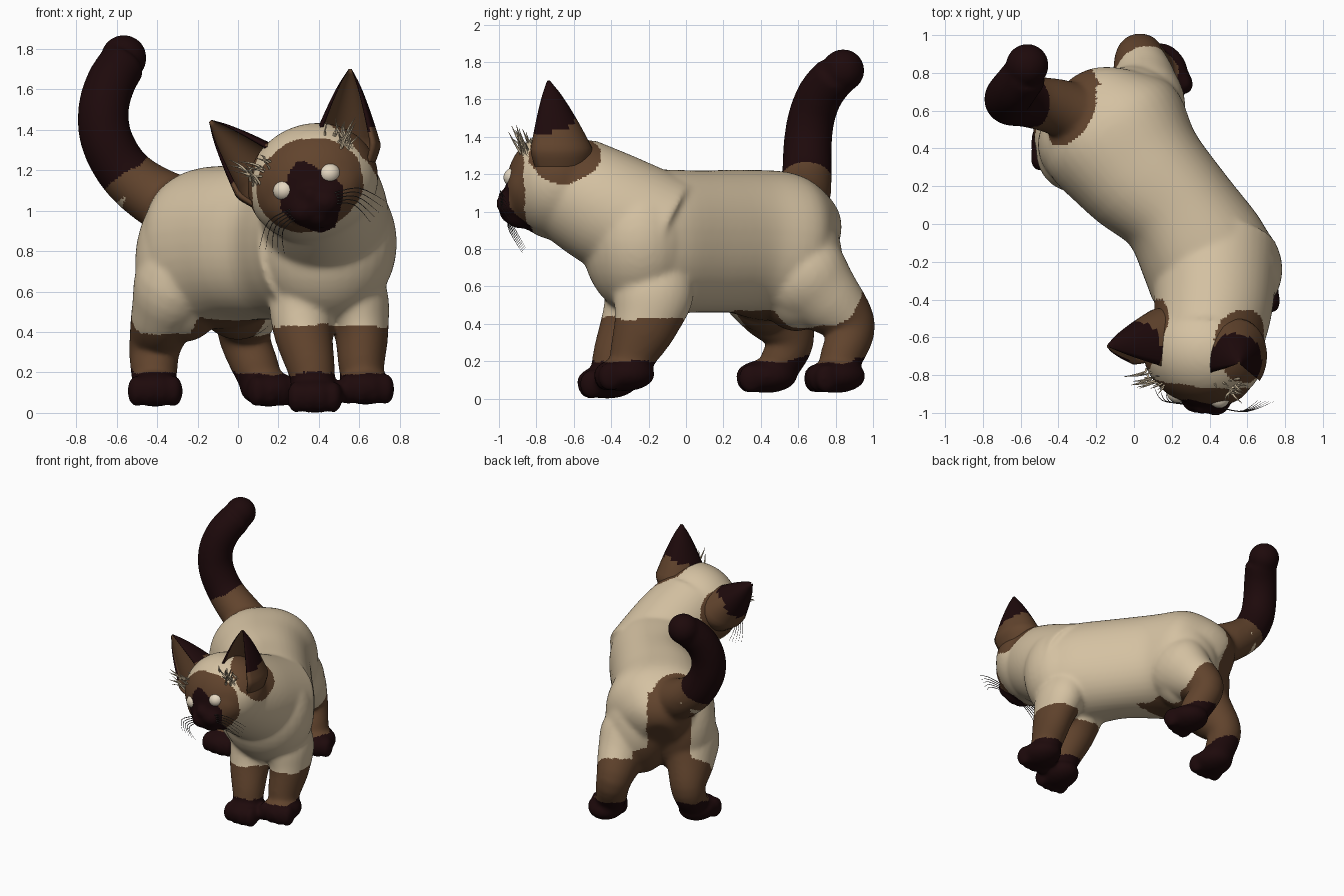
import bpy, bmesh, math, random
from mathutils import Vector, Matrix, noise

if "Cube" in bpy.data.objects:
    bpy.data.objects.remove(bpy.data.objects["Cube"])

random.seed(4)


def material(name, rgb):
    m = bpy.data.materials.new(name)
    m.diffuse_color = (*rgb, 1)
    m.use_nodes = True
    m.node_tree.nodes["Principled BSDF"].inputs["Base Color"].default_value = m.diffuse_color
    return m


CREAM = material("cream fur", (0.66, 0.535, 0.36))
BROWN = material("brown fur", (0.12, 0.057, 0.026))
DARK = material("dark brown fur", (0.0125, 0.0028, 0.0033))
EYE = material("pale eye", (0.78, 0.68, 0.53))
WHISKER = material("grey whisker", (0.06, 0.05, 0.045))


def finish(name, bm, mats):
    me = bpy.data.meshes.new(name)
    bmesh.ops.recalc_face_normals(bm, faces=bm.faces)
    bm.to_mesh(me)
    bm.free()
    for m in mats:
        me.materials.append(m)
    ob = bpy.data.objects.new(name, me)
    bpy.context.collection.objects.link(ob)
    me.shade_smooth()
    return ob


def loft(bm, stations, ref, sides=24, steps=5, square=1.0):
    """Closed tube through (x, y, z, half width, half depth) stations."""
    st = [s if len(s) == 5 else (*s, s[3]) for s in stations]
    st = [st[0]] + st + [st[-1]]
    pts = []
    for i in range(1, len(st) - 2):
        for k in range(steps):
            t = k / steps
            pts.append([0.5 * (2 * b + (c - a) * t + (2*a - 5*b + 4*c - d) * t*t + (3*b - a - 3*c + d) * t**3)
                        for a, b, c, d in zip(*st[i - 1:i + 3])])
    pts.append(list(st[-1]))

    def sq(v):
        return math.copysign(abs(v) ** square, v)
    rings = []
    for i, p in enumerate(pts):
        tan = Vector(pts[min(i + 1, len(pts) - 1)][:3]) - Vector(pts[max(i - 1, 0)][:3])
        tan.normalize()
        side = tan.cross(Vector(ref)).normalized()
        up = side.cross(tan)
        rings.append([bm.verts.new(Vector(p[:3]) + side * p[3] * sq(math.cos(a)) + up * p[4] * sq(math.sin(a)))
                      for a in (2 * math.pi * j / sides for j in range(sides))])
    for r0, r1 in zip(rings, rings[1:]):
        for j in range(sides):
            bm.faces.new((r0[j], r0[j - 1], r1[j - 1], r1[j]))
    bm.faces.new(rings[0])
    bm.faces.new(rings[-1][::-1])


def ball(bm, centre, radii, frame=Matrix()):
    m = frame @ Matrix.Translation(centre) @ Matrix.Diagonal((*radii, 1))
    bmesh.ops.create_uvsphere(bm, u_segments=32, v_segments=20, radius=1, matrix=m)


# Tilted head frame
hx = Vector((0.92, -0.12, 0.34)).normalized()
hy = Vector((-0.34, 0.05, 0.93)).cross(hx).normalized()
HEAD = Matrix((hx, hy, hx.cross(hy))).transposed().to_4x4()
HEAD.translation = (0.37, -0.68, 1.14)
HEAD_INV = HEAD.inverted()

bm = bmesh.new()
# Torso, chest and neck
loft(bm, [(-0.26, 0.72, 0.74, 0.12, 0.17), (-0.215, 0.645, 0.78, 0.28, 0.32), (-0.12, 0.50, 0.81, 0.40, 0.40),
          (0.03, 0.29, 0.84, 0.36, 0.385), (0.22, 0.09, 0.84, 0.315, 0.38), (0.36, -0.13, 0.84, 0.345, 0.385),
          (0.43, -0.28, 0.84, 0.355, 0.37)], (0, 0, 1), 40, 5, 0.9)
ball(bm, (0.43, -0.24, 0.84), (0.357, 0.315, 0.395))
loft(bm, [(0.43, -0.12, 0.86, 0.335), (0.42, -0.43, 1.02, 0.315), (0.39, -0.64, 1.14, 0.285)], (0, 0, 1), 40)
# Rump and hips over the thighs
ball(bm, (0.0, 0.59, 0.72), (0.26, 0.25, 0.36))
ball(bm, (-0.265, 0.42, 0.74), (0.245, 0.24, 0.39))
# Head, cheeks and muzzle
ball(bm, (0, 0, 0), (0.33, 0.28, 0.29), HEAD)
ball(bm, (0, -0.13, -0.05), (0.26, 0.155, 0.19), HEAD)
for s in (-1, 1):
    ball(bm, (s * 0.055, -0.24, -0.125), (0.085, 0.085, 0.075), HEAD)
ball(bm, (0, -0.27, -0.07), (0.05, 0.06, 0.05), HEAD)
ball(bm, (0, -0.20, -0.18), (0.08, 0.09, 0.06), HEAD)
# Tail
loft(bm, [(-0.22, 0.55, 0.98, 0.17), (-0.41, 0.62, 1.07, 0.15), (-0.56, 0.645, 1.19, 0.135),
          (-0.65, 0.65, 1.35, 0.13), (-0.665, 0.67, 1.50, 0.126), (-0.63, 0.72, 1.63, 0.123),
          (-0.57, 0.80, 1.73, 0.118)], (0, 1, 0))
ball(bm, (-0.565, 0.84, 1.755), (0.115, 0.115, 0.115))
# Legs
LEGS = [
    [(0.0, 0.44, 0.85, 0.12), (0.06, 0.60, 0.68, 0.21, 0.25), (0.055, 0.735, 0.55, 0.175, 0.205),
     (0.03, 0.88, 0.39, 0.13, 0.135), (0.09, 0.83, 0.22, 0.115), (0.13, 0.80, 0.12, 0.10)],
    [(-0.18, 0.42, 0.85, 0.12), (-0.29, 0.38, 0.66, 0.215, 0.22), (-0.36, 0.46, 0.50, 0.17, 0.20),
     (-0.41, 0.56, 0.33, 0.13), (-0.415, 0.51, 0.2, 0.115), (-0.41, 0.46, 0.12, 0.10)],
    [(0.50, -0.12, 0.82, 0.12, 0.14), (0.575, -0.17, 0.58, 0.165, 0.215), (0.61, -0.215, 0.40, 0.135, 0.175),
     (0.61, -0.28, 0.24, 0.115, 0.13), (0.62, -0.31, 0.12, 0.10)],
    [(0.38, -0.2, 0.82, 0.12, 0.14), (0.33, -0.24, 0.58, 0.17, 0.19), (0.32, -0.30, 0.42, 0.15, 0.155),
     (0.36, -0.38, 0.23, 0.12), (0.38, -0.41, 0.10, 0.10)],
]
for leg in LEGS:
    loft(bm, leg, (0, 1, 0))
# Paws with toes: centre and heading
for x, y, z, turn in [(0.15, 0.80, 0.12, 20), (-0.41, 0.43, 0.12, 0), (0.63, -0.33, 0.13, 5), (0.38, -0.42, 0.09, 0)]:
    f = Matrix.Translation((x, y, z)) @ Matrix.Rotation(math.radians(turn), 4, 'Z')
    ball(bm, (0, 0, 0), (0.137, 0.165, 0.09), f)
    for t in (-1.5, -0.5, 0.5, 1.5):
        ball(bm, (t * 0.062, -0.10 + abs(t) * 0.012, -0.012), (0.045, 0.068, 0.08), f)

# Melt all parts into one smooth skin
body = finish("cat_body", bm, [CREAM, BROWN, DARK])
rm = body.modifiers.new("skin", 'REMESH')
rm.mode = 'VOXEL'
rm.voxel_size = 0.0125
sm = body.modifiers.new("soften", 'SMOOTH')
sm.factor = 0.5
sm.iterations = 22
dg = bpy.context.evaluated_depsgraph_get()
me = bpy.data.meshes.new_from_object(body.evaluated_get(dg))
body.modifiers.clear()
body.data = me
if len(me.materials) == 0:
    for m in (CREAM, BROWN, DARK):
        me.materials.append(m)


def fur(c):
    """Coat marking at a point: 0 cream, 1 brown, 2 dark."""
    j = 0.015 * noise.noise(c * 9)
    q = HEAD_INV @ c
    if c.y < -0.4 and c.z > 0.84:                                   # mask and ear bases
        if q.y < -0.13:
            if (abs(q.x) / 0.165) ** 1.3 + (abs(q.z + 0.085) / 0.195) ** 1.3 < 1 + 4 * j:
                return 2
            if (q.x / 0.27) ** 2 + ((q.z + 0.015) / 0.23) ** 2 < 1 + 4 * j:
                return 1
        if q.y > -0.13 and (Vector((abs(q.x), q.y, q.z)) - Vector((0.28, 0.06, 0.10))).length < 0.2 + j:
            return 1
        return 0
    if c.y > 0.4 and c.x < -0.2 and c.z > 0.9:                      # tail
        along = -0.58 * c.x + 0.81 * c.z + j
        if along > 1.28 and c.x < -0.4:
            return 2
        if (along > 1.19 and c.x < -0.4) or (c - Vector((-0.38, 0.62, 1.08))).length < 0.2 + j:
            return 1
    back = -0.566 * c.x + 0.824 * c.y + j
    side = 0.824 * c.x + 0.566 * c.y
    if c.y < 0.08:                                                  # front legs
        return 2 if c.z < 0.195 + j else 1 if c.z < 0.43 + j else 0
    if c.z < 0.195 + j + 0.3 * max(0, back - 0.62):                 # hind legs
        return 2
    inner = 0.09 if abs(side - 0.184) < 0.2 and c.y > 0.25 else 0
    if c.z < 0.385 + j + inner + 1.1 * max(0, back - 0.57):
        return 1
    return 1 if back > 0.6 and abs(side - 0.12) < 0.16 + j and c.z < 1.1 else 0


for p in me.polygons:
    p.material_index = fur(p.center)
me.shade_smooth()

# Ears: hollow cones open to the front
for s, side_name in ((-1, "right"), (1, "left")):
    bm = bmesh.new()
    base, tip = Vector((s * 0.19, 0.0, 0.04)), Vector((s * 0.372, -0.035, 0.46))
    axis = tip - base
    wide = Vector((axis.z, 0, -axis.x)).normalized()
    n, levels = 20, 18
    arc = [math.radians(-120 + 240 * i / n) for i in range(n + 1)]
    loop = [(a, 1) for a in arc] + [(a, 0.88) for a in reversed(arc)]
    rings = []
    for k in range(levels + 1):
        v = k / levels
        f = max(0.04, (1 - v) ** 0.75) * (0.72 + 0.28 * min(1, v / 0.2))
        rings.append([bm.verts.new(HEAD @ (base + axis * v + f * g * (wide * 0.2 * math.sin(a)
                                           + Vector((0, 0.25 * math.cos(a), 0))))) for a, g in loop])
    for k in range(levels):
        for i in range(len(loop)):
            i2 = (i + 1) % len(loop)
            fc = bm.faces.new((rings[k][i], rings[k][i2], rings[k + 1][i2], rings[k + 1][i]))
            edge = abs(loop[i][0]) / math.radians(120)
            rim = i in (n, len(loop) - 1)
            fc.material_index = 1 if (i < n or rim) and k / levels > 0.52 - 0.2 * edge else 0
    bm.faces.new(rings[-1])
    finish(side_name + "_ear", bm, [BROWN, DARK])

    # Eye
    bm = bmesh.new()
    ball(bm, (s * 0.12, -0.228, 0.0), (0.055, 0.055, 0.052), HEAD)
    finish(side_name + "_eye", bm, [EYE])

    # Ear tufts and whiskers: thin tapered strands
    def strand(bm, a, b, c, r):
        pts = [HEAD @ Vector(v) for v in (a, b, c)]
        loft(bm, [(*p, r * w) for p, w in zip(pts, (1, 0.8, 0.15))], (0.3, 0.2, 1), 5, 4)

    bm = bmesh.new()
    for i in range(24):
        a = Vector((s * random.uniform(0.13, 0.27), random.uniform(-0.19, -0.11), random.uniform(0.06, 0.16)))
        d = Vector((s * random.uniform(-0.04, 0.09), random.uniform(-0.07, -0.01), random.uniform(0.04, 0.11)))
        strand(bm, a, a + d * 0.5, a + d + Vector((s * 0.02, 0, 0)), 0.007)
    finish(side_name + "_ear_tuft", bm, [CREAM])
    bm = bmesh.new()
    for i in range(5):
        e = i / 4
        strand(bm, (s * 0.10, -0.28, -0.10 - 0.05 * e), (s * (0.24 - 0.05 * e), -0.28, -0.12 - 0.07 * e),
               (s * (0.34 - 0.11 * e), -0.21, -0.23 - 0.07 * e), 0.003)
    finish(side_name + "_whiskers", bm, [WHISKER])
